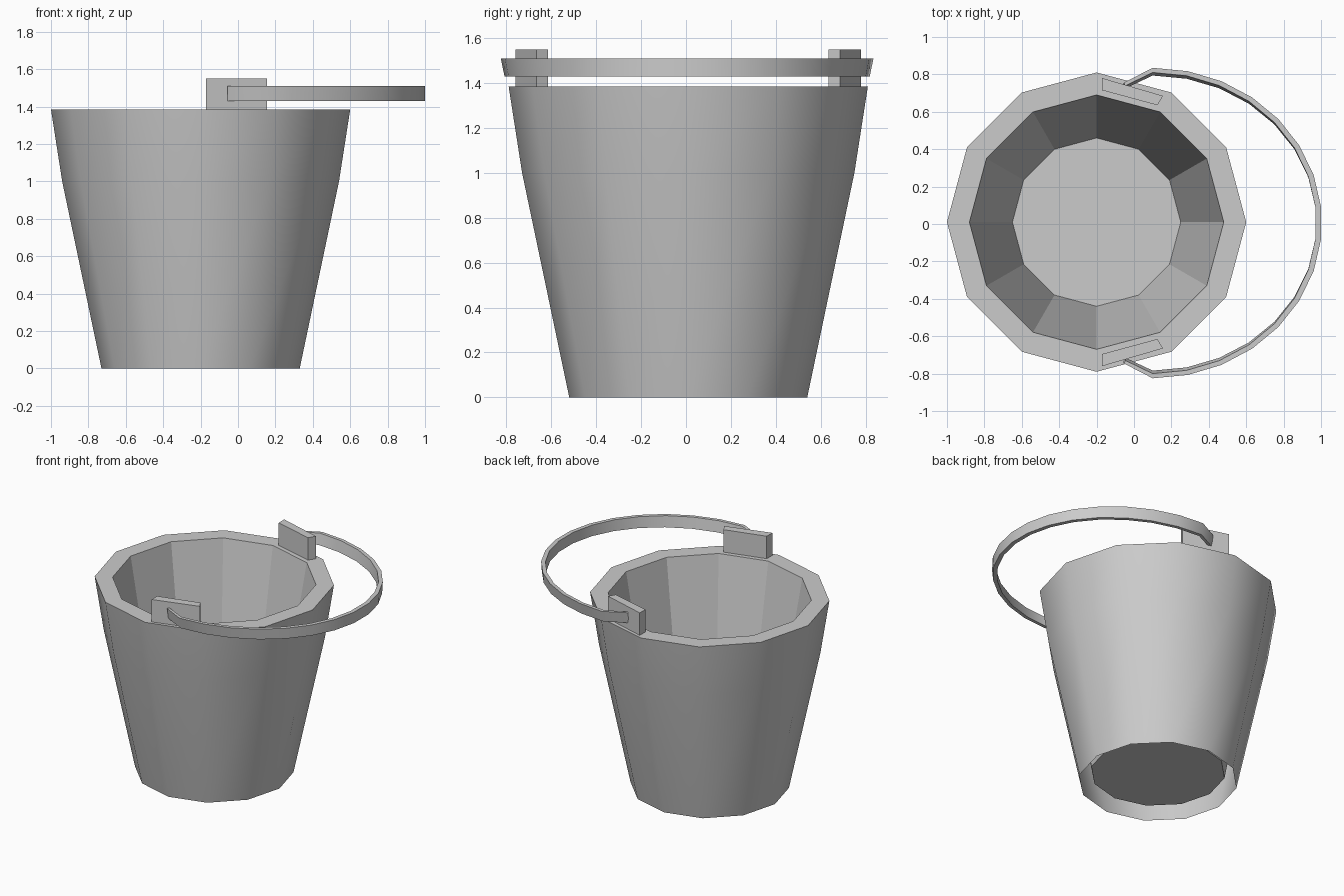
import bpy, bmesh, math
from mathutils import Vector

default = bpy.data.objects.get("Cube")
if default:
    bpy.data.objects.remove(default)

# Single grey metal material
GREY = (0.6, 0.6, 0.6, 1)
metal = bpy.data.materials.new("grey metal")
metal.use_nodes = True
metal.diffuse_color = GREY
metal.node_tree.nodes["Principled BSDF"].inputs["Base Color"].default_value = GREY

CENTRE = Vector((-0.2, 0.01, 0))
SIDES = 12


def finish(bm, name):
    mesh = bpy.data.meshes.new(name)
    bm.to_mesh(mesh)
    bm.free()
    mesh.materials.append(metal)
    obj = bpy.data.objects.new(name, mesh)
    bpy.context.collection.objects.link(obj)
    return obj


def bridge(bm, a, b):
    """Join two closed loops of vertices with quads."""
    n = len(a)
    return [bm.faces.new((a[i], a[(i + 1) % n], b[(i + 1) % n], b[i])) for i in range(n)]


# Bucket: smooth outer wall, flat rim, faceted inner wall, raised floor
bm = bmesh.new()
profile = [(0.53, 0), (0.74, 1.0), (0.8, 1.385), (0.68, 1.385), (0.45, 0.07)]
rings = []
for r, z in profile:
    angles = [math.tau * i / SIDES for i in range(SIDES)]
    rings.append([bm.verts.new(CENTRE + Vector((r * math.cos(a), r * math.sin(a), z)))
                  for a in angles])
for level in range(len(rings) - 1):
    for face in bridge(bm, rings[level], rings[level + 1]):
        face.smooth = level < 2
bm.faces.new(rings[-1])
finish(bm, "bucket")

# Handle lugs standing on the rim, mirrored front to back
outline = [(-0.17, 0.77), (-0.17, 0.705), (0.125, 0.625), (0.155, 0.675)]
for name, side in (("back_lug", 1), ("front_lug", -1)):
    bm = bmesh.new()
    low, high = [[bm.verts.new((x, CENTRE.y + side * y, z)) for x, y in outline]
                 for z in (1.385, 1.55)]
    bridge(bm, low, high)
    bm.faces.new(low)
    bm.faces.new(high)
    bmesh.ops.recalc_face_normals(bm, faces=bm.faces)
    finish(bm, name)

# Handle: flat strap bent in a half ellipse, with ends turned in to the lugs
STEPS = 15
path = [((-0.055, 0.75), (-0.045, 0.735))]
for i in range(STEPS + 1):
    a = math.pi / 2 - math.pi * i / STEPS
    c, s = math.cos(a), math.sin(a)
    path.append(((0.1 + 0.905 * c, 0.83 * s), (0.1 + 0.875 * c, 0.805 * s)))
path.append(tuple((x, -y) for x, y in path[0]))

bm = bmesh.new()
sections = []
for outer, inner in path:
    corners = [(outer, 1.43, 0.98), (outer, 1.51, 1), (inner, 1.51, 1), (inner, 1.43, 0.98)]
    sections.append([bm.verts.new((p[0], 0.005 + p[1] * flare, z)) for p, z, flare in corners])
for a, b in zip(sections, sections[1:]):
    bridge(bm, a, b)
bm.faces.new(sections[0])
bm.faces.new(sections[-1])
bmesh.ops.recalc_face_normals(bm, faces=bm.faces)
handle = finish(bm, "handle")
bpy.ops.object.select_all(action="DESELECT")
handle.select_set(True)
bpy.context.view_layer.objects.active = handle
bpy.ops.object.shade_smooth_by_angle(angle=math.radians(40))
